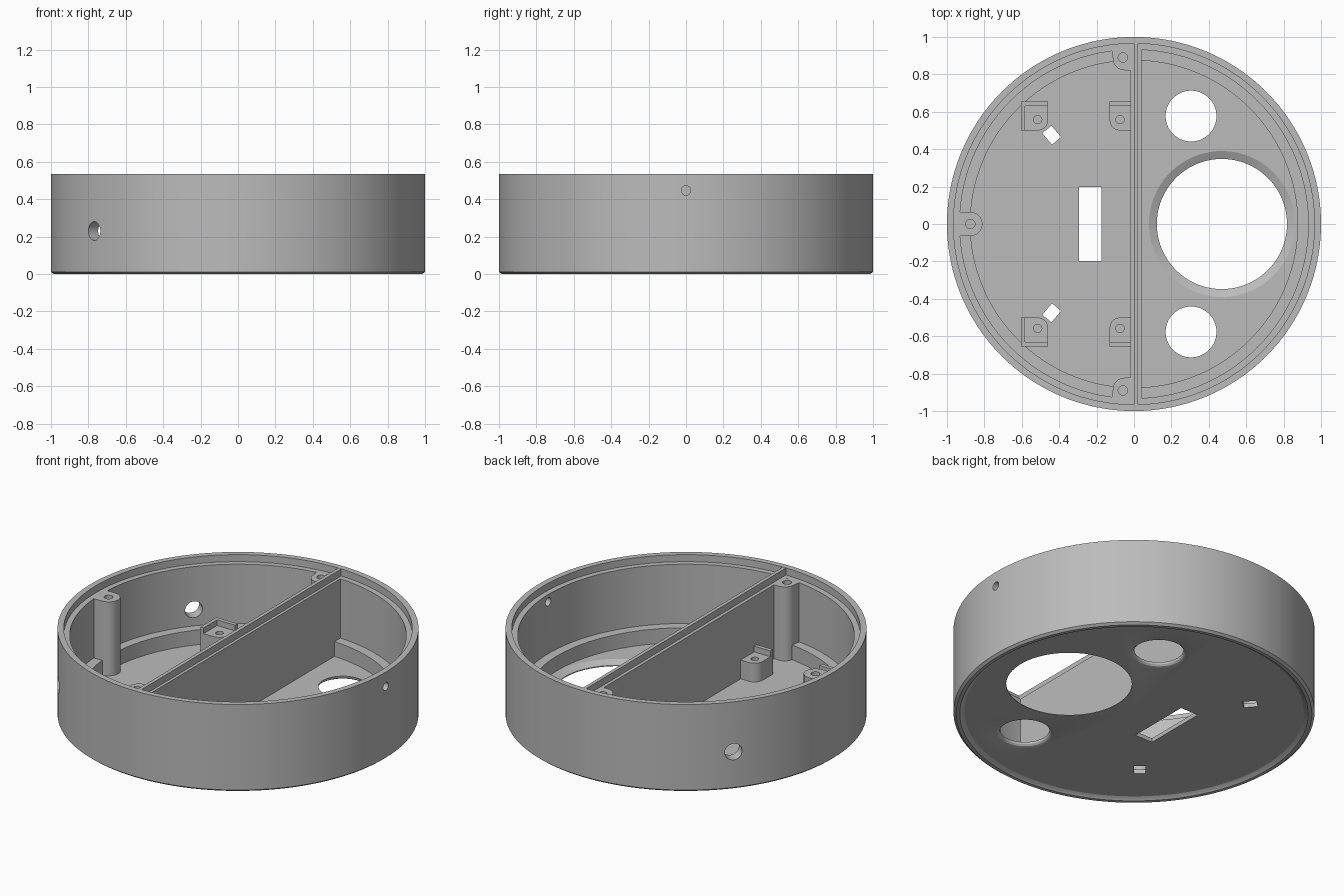
import bpy, bmesh, math
from mathutils import Matrix, Vector

if "Cube" in bpy.data.objects:
    bpy.data.objects.remove(bpy.data.objects["Cube"], do_unlink=True)

grey = bpy.data.materials.new("mid grey plastic")
grey.use_nodes = True
colour = (0.5, 0.5, 0.5, 1)
grey.diffuse_color = colour
grey.node_tree.nodes["Principled BSDF"].inputs["Base Color"].default_value = colour

TOP, LEDGE, FLOOR = 0.535, 0.492, 0.04


def finish(name, bm):
    bmesh.ops.recalc_face_normals(bm, faces=bm.faces)
    mesh = bpy.data.meshes.new(name)
    bm.to_mesh(mesh)
    bm.free()
    mesh.materials.append(grey)
    obj = bpy.data.objects.new(name, mesh)
    bpy.context.collection.objects.link(obj)
    return obj


def lathe(name, profile, x=0, y=0, steps=64):
    """Spin a profile of (radius, height) pairs about an upright axis."""
    bm = bmesh.new()
    verts = [bm.verts.new((r, 0, z)) for r, z in profile]
    edges = [bm.edges.new(pair) for pair in zip(verts, verts[1:])]
    bmesh.ops.spin(bm, geom=verts + edges, cent=(0, 0, 0), axis=(0, 0, 1),
                   angle=math.tau, steps=steps)
    bmesh.ops.remove_doubles(bm, verts=bm.verts, dist=1e-5)
    bmesh.ops.translate(bm, verts=bm.verts, vec=(x, y, 0))
    return finish(name, bm)


def prism(name, outline, z0, z1):
    """Extrude a flat outline between two heights."""
    bm = bmesh.new()
    face = bm.faces.new([bm.verts.new((x, y, z0)) for x, y in outline])
    up = bmesh.ops.extrude_face_region(bm, geom=[face])["geom"]
    bmesh.ops.translate(bm, vec=(0, 0, z1 - z0),
                        verts=[v for v in up if isinstance(v, bmesh.types.BMVert)])
    return finish(name, bm)


def rect(x0, x1, y0, y1):
    return [(x0, y0), (x1, y0), (x1, y1), (x0, y1)]


def arc(cx, cy, r, start, end, n=12):
    angles = [math.radians(start + (end - start) * i / n) for i in range(n + 1)]
    return [(cx + r * math.cos(a), cy + r * math.sin(a)) for a in angles]


def rod(name, r, z0, z1, x=0, y=0):
    return lathe(name, [(0, z0), (r, z0), (r, z1), (0, z1)], x, y, 32)


def activate(obj):
    bpy.ops.object.select_all(action='DESELECT')
    obj.select_set(True)
    bpy.context.view_layer.objects.active = obj


def cut(obj, cutters):
    for cutter in cutters:
        cutter.hide_render = True
        mod = obj.modifiers.new("cut", 'BOOLEAN')
        mod.operation, mod.solver, mod.object = 'DIFFERENCE', 'EXACT', cutter
        activate(obj)
        bpy.ops.object.modifier_apply(modifier=mod.name)
        bpy.data.objects.remove(cutter, do_unlink=True)


def radial_hole(angle, z, r):
    """Rod lying along a radius, through the side wall only."""
    rod_obj = rod("hole_cutter", r, 0.8, 1.1)
    rod_obj.data.transform(Matrix.Translation((0, 0, z))
                           @ Matrix.Rotation(angle, 4, 'Z')
                           @ Matrix.Rotation(math.pi / 2, 4, 'Y'))
    return rod_obj


# Round tray: recessed underside, chamfered foot, lid ledge, inner step
tray = lathe("round_tray", [
    (0, 0.015), (0.94, 0.015), (0.955, 0.008), (0.965, 0), (0.985, 0), (1, 0.012),
    (1, TOP), (0.965, TOP), (0.965, LEDGE), (0.932, LEDGE), (0.932, 0.13),
    (0.875, 0.13), (0.875, FLOOR), (0, FLOOR)], steps=128)

# Floor openings: large countersunk port, two flared ports, slots
cutters = [lathe("port_cutter", [(0, -0.1), (0.348, -0.1), (0.348, 0.02),
                                 (0.39, FLOOR), (0.39, 0.06), (0, 0.06)], 0.47, 0, 96)]
for side in (1, -1):
    cutters.append(lathe("flared_port_cutter", [
        (0, -0.1), (0.162, -0.1), (0.162, 0.015), (0.147, 0.02), (0.139, 0.028),
        (0.136, FLOOR), (0.136, 0.1), (0, 0.1)], 0.305, 0.577 * side))
    long_dir = Vector((math.cos(math.radians(-50)), math.sin(math.radians(-50))))
    across = Vector((-long_dir.y, long_dir.x))
    corners = [long_dir * a + across * b for a, b in rect(-0.04, 0.04, -0.032, 0.032)]
    cutters.append(prism("small_slot_cutter", [(c.x - 0.44, (c.y + 0.475) * side)
                                               for c in corners], -0.1, 0.1))
    cutters.append(radial_hole(math.atan2(0.64 * side, -0.77), 0.23, 0.05))
cutters.append(prism("slot_cutter", rect(-0.295, -0.175, -0.197, 0.197), -0.1, 0.1))
cutters.append(radial_hole(0, 0.447, 0.025))
cut(tray, cutters)
parts = [tray]

# Dividing wall with a raised centre rib
parts.append(prism("dividing_wall", rect(-0.02, 0.04, -0.95, 0.95), 0.03, LEDGE))
parts.append(prism("dividing_rib", rect(0, 0.022, -0.975, 0.975), 0.45, TOP - 0.001))

# Screw posts: one on the side wall, two in the corners of the divider
post = prism("side_screw_post",
             [(-0.935, -0.065)] + arc(-0.875, 0, 0.065, -90, 90) + [(-0.935, 0.065)],
             0.03, LEDGE)
cut(post, [rod("screw_cutter", 0.025, 0.3, 0.6, -0.875, 0)])
parts.append(post)
for side, word in ((1, "back"), (-1, "front")):
    outline = [(0, 0.93), (-0.118, 0.93)] + arc(-0.05, 0.885, 0.063, 180, 270) + [(0, 0.822)]
    post = prism(word + "_screw_post", [(x, y * side) for x, y in outline], 0.03, LEDGE)
    cut(post, [rod("screw_cutter", 0.025, 0.3, 0.6, -0.06, 0.89 * side)])
    parts.append(post)

    # Board standoffs with raised locating lips
    outer = [(-0.605, 0.655), (-0.605, 0.5)] + arc(-0.515, 0.555, 0.055, -90, 0) + [(-0.46, 0.655)]
    inner = [(-0.01, 0.655), (-0.13, 0.655)] + arc(-0.075, 0.555, 0.055, 180, 270) + [(-0.01, 0.5)]
    corner_lip = [(-0.605, 0.655), (-0.605, 0.5), (-0.583, 0.5), (-0.583, 0.63),
                  (-0.46, 0.63), (-0.46, 0.655)]
    for label, shape, lip, hole_x in (("right", outer, corner_lip, -0.515),
                                      ("middle", inner, rect(-0.13, -0.01, 0.63, 0.655), -0.075)):
        name = word + "_" + label + "_standoff"
        block = prism(name, [(x, y * side) for x, y in shape], 0.03, 0.155)
        cut(block, [rod("pin_cutter", 0.022, 0.07, 0.3, hole_x, 0.558 * side)])
        parts.append(block)
        parts.append(prism(name + "_lip", [(x, y * side) for x, y in lip], 0.15, 0.19))

# Smooth curved faces while keeping the edges crisp
for part in parts:
    activate(part)
    bpy.ops.object.shade_smooth_by_angle(angle=math.radians(25))
